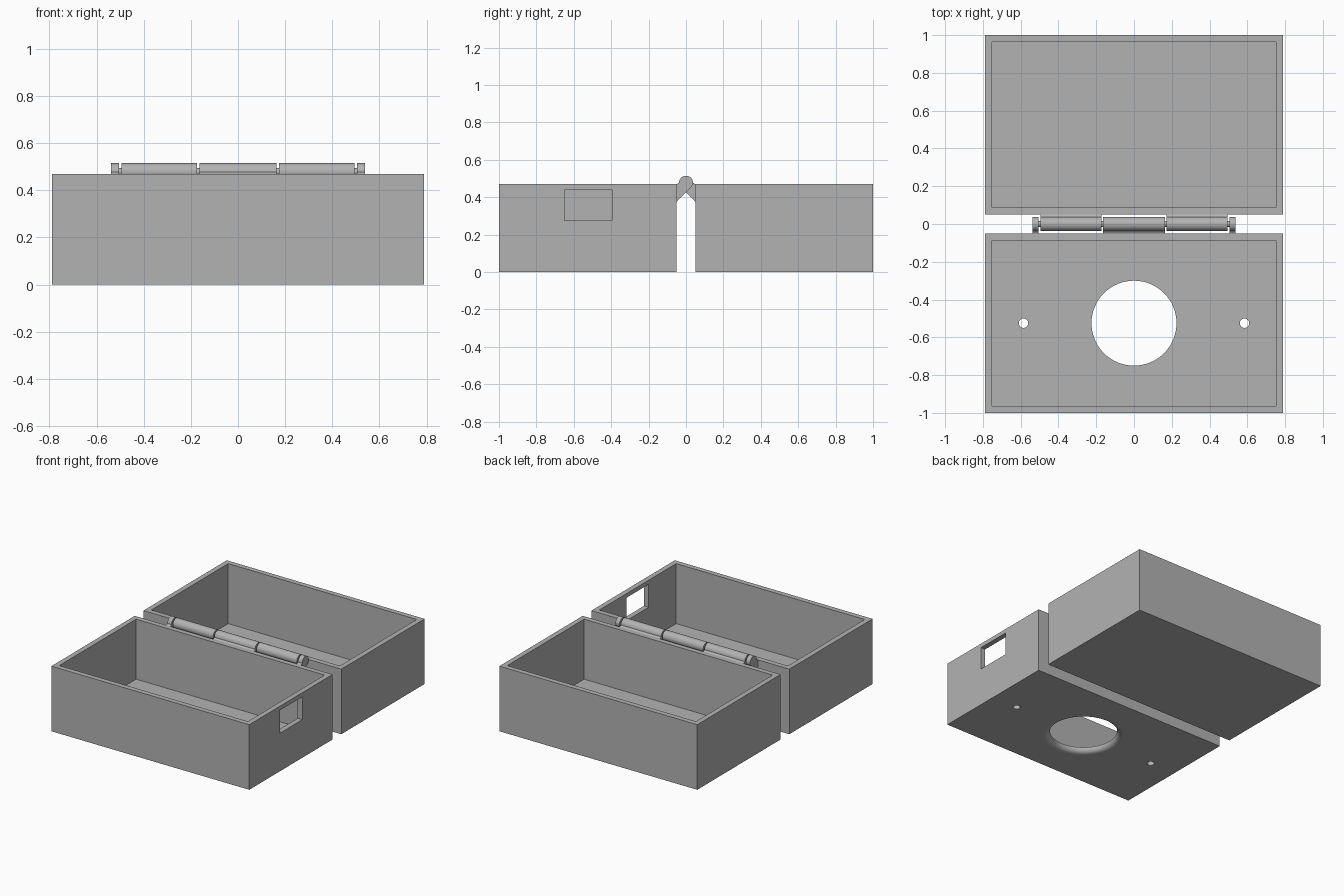
import bpy, bmesh, math

cube = bpy.data.objects.get("Cube")
if cube:
    bpy.data.objects.remove(cube, do_unlink=True)

HALF_X, NEAR, FAR, HEIGHT, WALL = 0.79, 0.05, 1.0, 0.47, 0.037
PIN_Z, PIN_R = 0.478, 0.037
MID_Y = -(NEAR + FAR) / 2

grey = bpy.data.materials.new("plain grey")
grey.use_nodes = True
COLOUR = (0.45, 0.45, 0.45, 1)
grey.diffuse_color = COLOUR
grey.node_tree.nodes["Principled BSDF"].inputs["Base Color"].default_value = COLOUR


def make(name, bm):
    bmesh.ops.recalc_face_normals(bm, faces=bm.faces)
    mesh = bpy.data.meshes.new(name)
    bm.to_mesh(mesh)
    bm.free()
    mesh.materials.append(grey)
    obj = bpy.data.objects.new(name, mesh)
    bpy.context.collection.objects.link(obj)
    return obj


def block(name, x0, x1, y0, y1, z0, z1):
    bm = bmesh.new()
    bmesh.ops.create_cube(bm, size=1)
    for v in bm.verts:
        v.co.x = x1 if v.co.x > 0 else x0
        v.co.y = y1 if v.co.y > 0 else y0
        v.co.z = z1 if v.co.z > 0 else z0
    return make(name, bm)


def lathe(name, profile, x, y, sides):
    """Closed solid turned around a vertical axis from (radius, z) points."""
    bm = bmesh.new()
    rings = []
    for r, z in profile:
        angles = [2 * math.pi * i / sides for i in range(sides)]
        rings.append([bm.verts.new((x + r * math.cos(a), y + r * math.sin(a), z)) for a in angles])
    for low, high in zip(rings, rings[1:]):
        for i in range(sides):
            j = (i + 1) % sides
            bm.faces.new((low[i], low[j], high[j], high[i]))
    bm.faces.new(rings[0])
    bm.faces.new(rings[-1])
    return make(name, bm)


def extrude_x(name, outline, x0, x1):
    """Prism along x from (y, z) outline points."""
    bm = bmesh.new()
    a = [bm.verts.new((x0, y, z)) for y, z in outline]
    b = [bm.verts.new((x1, y, z)) for y, z in outline]
    bm.faces.new(a)
    bm.faces.new(b)
    for i in range(len(a)):
        j = (i + 1) % len(a)
        bm.faces.new((a[i], a[j], b[j], b[i]))
    return make(name, bm)


def cut(obj, cutters):
    for c in cutters:
        c.hide_render = True
        mod = obj.modifiers.new("cut", 'BOOLEAN')
        mod.operation, mod.solver, mod.object = 'DIFFERENCE', 'EXACT', c
    deps = bpy.context.evaluated_depsgraph_get()
    mesh = bpy.data.meshes.new_from_object(obj.evaluated_get(deps))
    obj.modifiers.clear()
    obj.data = mesh
    for c in cutters:
        bpy.data.objects.remove(c, do_unlink=True)


def smooth(obj):
    """Smooth the curved faces, keep large flat ones flat."""
    obj.data.shade_smooth()
    obj.data.set_sharp_from_angle(angle=math.radians(30))
    for p in obj.data.polygons:
        if max(abs(c) for c in p.normal) > 0.9999 and p.area > 0.02:
            p.use_smooth = False


def tray(name, side):
    y0, y1 = sorted((side * NEAR, side * FAR))
    box = block(name, -HALF_X, HALF_X, y0, y1, 0, HEIGHT)
    cavity = block("cavity", WALL - HALF_X, HALF_X - WALL, y0 + WALL, y1 - WALL, WALL, 1)
    return box, cavity


# Rear tray
rear, rear_cavity = tray("rear_tray", 1)
cut(rear, [rear_cavity])

# Front tray: side window, flared round opening, two screw holes
front, front_cavity = tray("front_tray", -1)
window = block("window", 0.7, 0.85, -0.65, -0.395, 0.275, 0.44)
flare = [(0.225 + WALL, -0.05)]
for i in range(9):
    t = math.pi / 2 * i / 8
    flare.append((0.225 + WALL * (1 - math.sin(t)), WALL * (1 - math.cos(t))))
flare.append((0.225, 0.1))
opening = lathe("opening", flare, 0, MID_Y, 64)
screws = [lathe("screw_hole", [(0.025, -0.05), (0.025, 0.1)], x, MID_Y, 24) for x in (-0.585, 0.585)]
cut(front, [front_cavity, window, opening] + screws)
smooth(front)


# Hinge knuckles: barrel with a sloped arm joining one tray
def knuckle(name, side, x0, x1):
    outline = [(side * NEAR, PIN_Z - PIN_R * math.sqrt(2) - NEAR), (side * NEAR, HEIGHT)]
    for i in range(25):
        a = math.radians(180 - 225 * i / 24)
        outline.append((-side * PIN_R * math.cos(a), PIN_Z + PIN_R * math.sin(a)))
    smooth(extrude_x(name, outline, x0, x1))


knuckle("hinge_middle", -1, -0.163, 0.163)
for label, s in (("left", 1), ("right", -1)):
    knuckle("hinge_" + label, 1, *sorted((s * 0.173, s * 0.495)))
    knuckle("hinge_end_" + label, -1, *sorted((s * 0.505, s * 0.538)))

# Hinge pin through the barrels
circle = [2 * math.pi * i / 20 for i in range(20)]
smooth(extrude_x("hinge_pin", [(0.016 * math.cos(a), PIN_Z + 0.016 * math.sin(a)) for a in circle], -0.52, 0.52))
